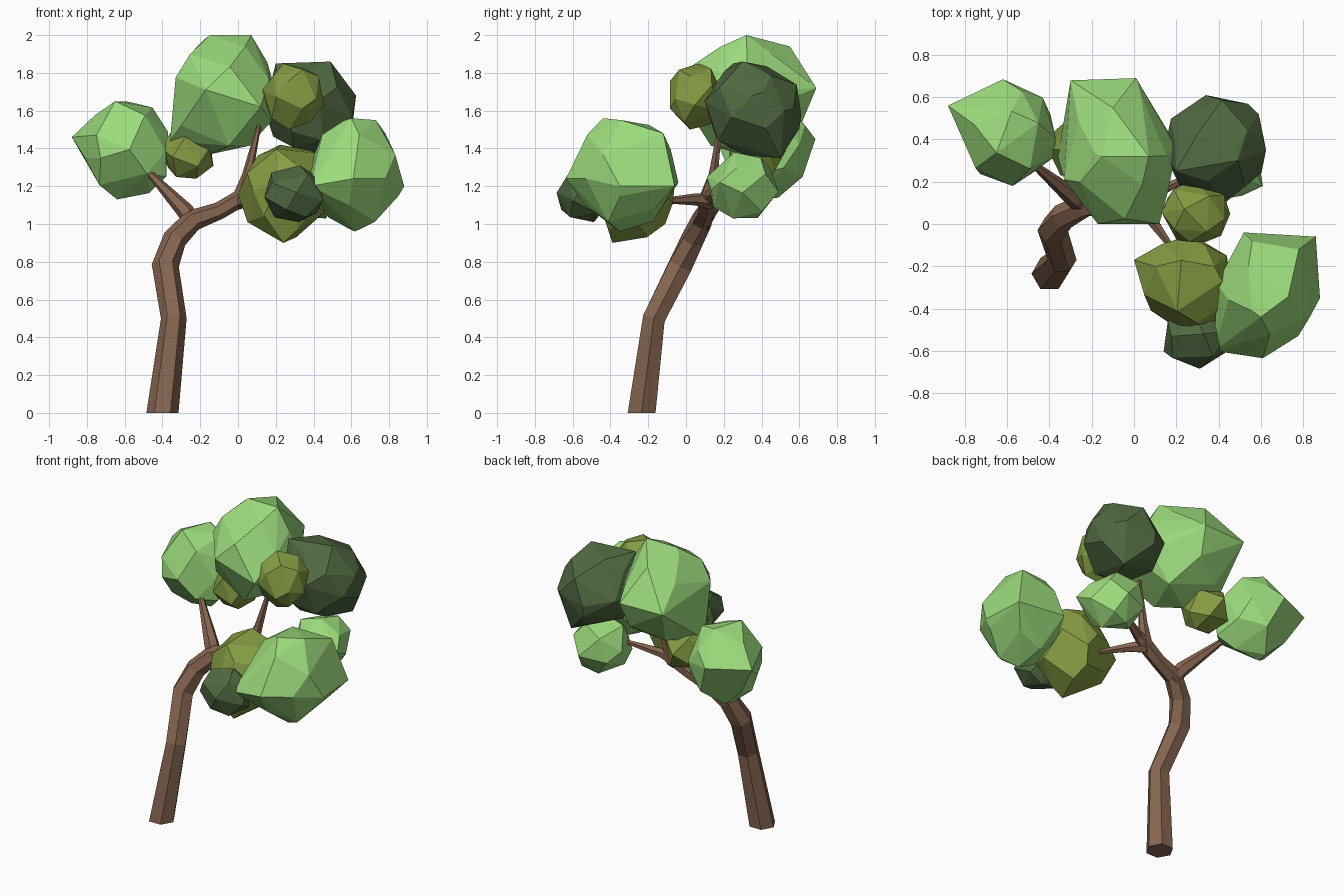
import bpy, bmesh, math, random
from mathutils import Vector

if "Cube" in bpy.data.objects:
    bpy.data.objects.remove(bpy.data.objects["Cube"])


def material(name, rgb):
    m = bpy.data.materials.new(name)
    m.diffuse_color = (*rgb, 1)
    m.use_nodes = True
    m.node_tree.nodes["Principled BSDF"].inputs["Base Color"].default_value = m.diffuse_color
    return m


LIGHT = material("light_leaf", (0.33, 0.71, 0.20))
DARK = material("dark_leaf", (0.08, 0.14, 0.052))
OLIVE = material("olive_leaf", (0.24, 0.335, 0.055))
BARK = material("bark", (0.24, 0.13, 0.08))


def finish(name, bm, mat):
    bmesh.ops.recalc_face_normals(bm, faces=bm.faces)
    me = bpy.data.meshes.new(name)
    bm.to_mesh(me)
    bm.free()
    me.materials.append(mat)
    ob = bpy.data.objects.new(name, me)
    bpy.context.collection.objects.link(ob)


def limb(name, path, sides=6, flat_base=False):
    """Tapered faceted tube through (x, y, z, radius) points."""
    bm = bmesh.new()
    pts = [Vector(p[:3]) for p in path]
    rings = []
    for i, p in enumerate(pts):
        t = Vector((0, 0, 0))
        if i:
            t += (p - pts[i - 1]).normalized()
        if i < len(pts) - 1:
            t += (pts[i + 1] - p).normalized()
        if i == 0 and flat_base:
            t = Vector((0, 0, 1))
        t.normalize()
        u = Vector((0, 1, 0)).cross(t).normalized()
        v = t.cross(u)
        r = path[i][3]
        rings.append([bm.verts.new(p + r * (u * math.cos(a) + v * math.sin(a)))
                      for a in (math.tau * k / sides for k in range(sides))])
    for a, b in zip(rings, rings[1:]):
        for k in range(sides):
            n = (k + 1) % sides
            bm.faces.new((a[k], a[n], b[n], b[k]))
    bm.faces.new(rings[0][::-1])
    bm.faces.new(rings[-1])
    finish(name, bm, BARK)


def clump(name, mat, xr, yr, zr, tips=(), n=22, seed=1):
    """Faceted leaf clump: hull of jittered sphere points fitted to a box, plus pulled-out corners."""
    rnd = random.Random(seed)
    pts = []
    for i in range(n):
        z = 1 - 2 * (i + 0.5) / n
        a = i * 2.39996 + seed
        s = math.sqrt(1 - z * z)
        p = Vector((s * math.cos(a), s * math.sin(a), z))
        p += Vector([rnd.uniform(-0.17, 0.17) for _ in range(3)])
        pts.append(p.normalized())
    for ax, (lo, hi) in enumerate((xr, yr, zr)):
        a, b = min(p[ax] for p in pts), max(p[ax] for p in pts)
        for p in pts:
            p[ax] = lo + (p[ax] - a) / (b - a) * (hi - lo)
    bm = bmesh.new()
    for p in pts + [Vector(t) for t in tips]:
        bm.verts.new(p)
    bmesh.ops.convex_hull(bm, input=bm.verts)
    bmesh.ops.delete(bm, geom=[v for v in bm.verts if not v.link_faces], context='VERTS')
    bmesh.ops.dissolve_limit(bm, angle_limit=math.radians(9), verts=bm.verts, edges=bm.edges)
    finish(name, bm, mat)


# Trunk, bending back and then right to the upper fork
limb("trunk", [(-0.40, -0.235, 0, 0.085), (-0.34, -0.17, 0.50, 0.068),
               (-0.385, -0.03, 0.78, 0.072), (-0.335, 0.035, 0.92, 0.064),
               (-0.24, 0.085, 1.02, 0.058), (-0.10, 0.105, 1.07, 0.046),
               (0.02, 0.12, 1.14, 0.050), (0.05, 0.145, 1.26, 0.028),
               (0.11, 0.18, 1.52, 0.012)], flat_base=True)
# Side branches
limb("left_branch", [(-0.23, 0.08, 0.99, 0.045), (-0.28, 0.12, 1.07, 0.046),
                     (-0.46, 0.27, 1.26, 0.019), (-0.56, 0.36, 1.35, 0.012)])
limb("front_branch", [(0.0, 0.13, 1.12, 0.045), (0.06, 0.05, 1.13, 0.032),
                      (0.17, -0.10, 1.125, 0.016), (0.23, -0.20, 1.13, 0.012)])
limb("right_branch", [(0.0, 0.12, 1.13, 0.045), (0.08, 0.14, 1.16, 0.032),
                      (0.26, 0.22, 1.21, 0.016), (0.35, 0.26, 1.21, 0.012)])

# Light green clumps
clump("left_leaves", LIGHT, (-0.81, -0.37), (0.18, 0.66), (1.14, 1.65),
      [(-0.88, 0.56, 1.46), (-0.62, 0.685, 1.45), (-0.38, 0.33, 1.25),
       (-0.64, 0.42, 1.13)], seed=2)
clump("top_leaves", LIGHT, (-0.33, 0.19), (0.0, 0.65), (1.37, 1.97),
      [(-0.36, 0.32, 1.44), (-0.30, 0.68, 1.72), (0.01, 0.69, 1.72),
       (0.07, 0.32, 2.0), (0.12, 0.0, 1.62), (-0.15, 0.32, 2.0),
       (-0.10, 0.55, 1.94), (0.20, 0.36, 1.7)], seed=3)
clump("front_right_leaves", LIGHT, (0.39, 0.85), (-0.575, -0.06), (0.97, 1.55),
      [(0.86, -0.06, 1.2), (0.38, -0.60, 1.2), (0.78, -0.12, 1.48),
       (0.52, -0.04, 1.22), (0.61, -0.635, 1.24), (0.88, -0.35, 1.2),
       (0.60, -0.44, 1.56), (0.62, -0.35, 0.96)], seed=4)
clump("lower_right_leaves", LIGHT, (0.23, 0.59), (0.11, 0.49), (1.03, 1.38),
      [(0.61, 0.18, 1.22)], n=18, seed=5)
# Dark green clumps
clump("back_right_leaves", DARK, (0.14, 0.61), (0.10, 0.60), (1.36, 1.84),
      [(0.49, 0.30, 1.86), (0.50, 0.50, 1.35), (0.59, 0.52, 1.60),
       (0.20, 0.25, 1.85), (0.34, 0.61, 1.58), (0.625, 0.35, 1.68)], seed=6)
clump("small_front_leaves", DARK, (0.14, 0.45), (-0.685, -0.40), (1.01, 1.31),
      n=17, seed=7)
# Olive clumps
clump("front_leaves", OLIVE, (0.04, 0.46), (-0.50, -0.07), (0.93, 1.42),
      [(0.0, -0.17, 1.16), (0.24, -0.39, 0.90), (0.05, -0.25, 1.01),
       (0.08, -0.41, 1.18), (0.36, -0.49, 1.18), (0.38, -0.2, 1.39),
       (0.28, -0.11, 1.0), (0.24, -0.06, 1.2)], n=20, seed=8)
clump("upper_front_leaves", OLIVE, (0.13, 0.455), (-0.085, 0.21), (1.50, 1.85),
      n=20, seed=9)
clump("small_left_leaves", OLIVE, (-0.41, -0.13), (0.23, 0.53), (1.24, 1.51),
      [(-0.15, 0.38, 1.40), (-0.34, 0.35, 1.51)], n=15, seed=10)
